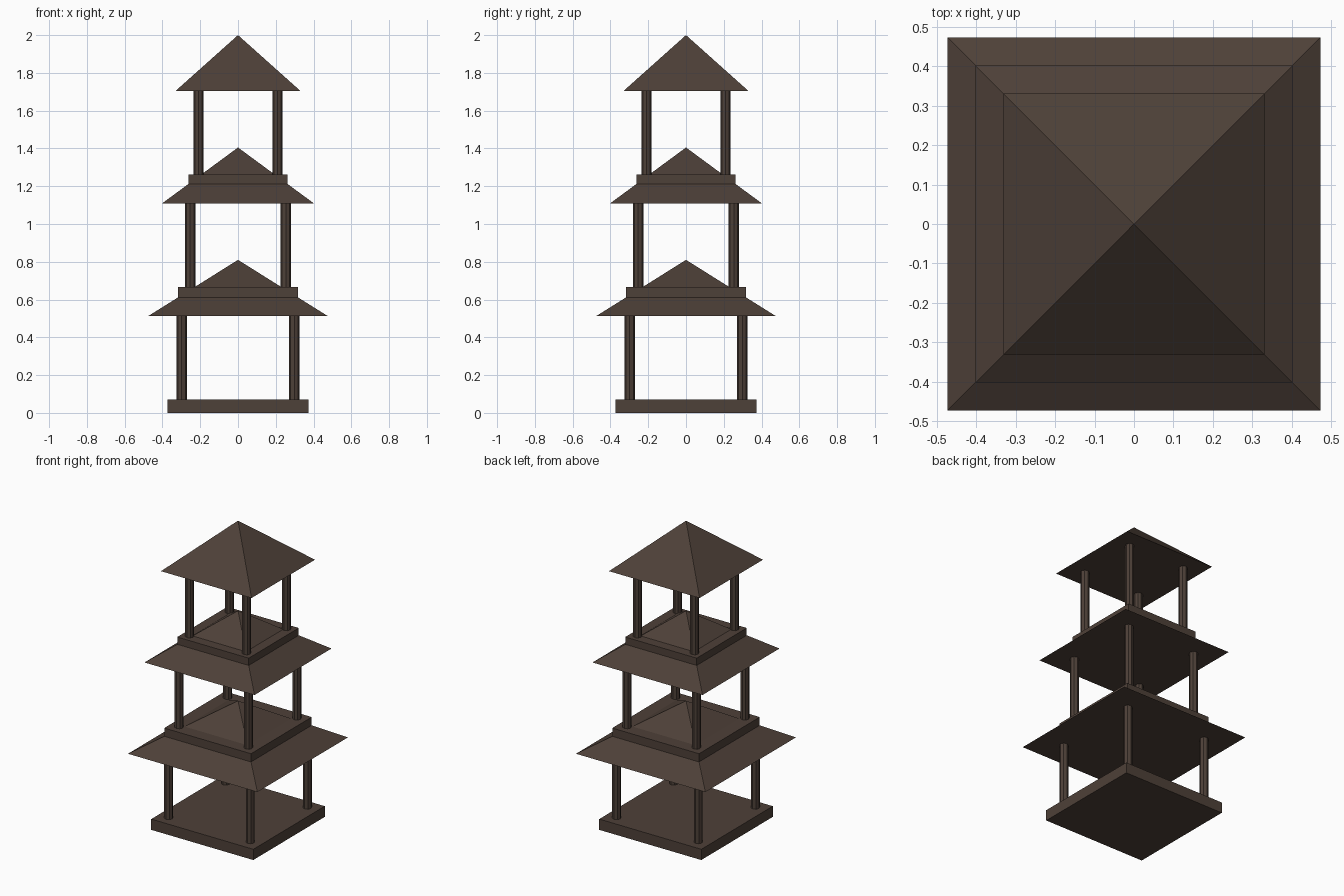
import bpy
import math

if "Cube" in bpy.data.objects:
    bpy.data.objects.remove(bpy.data.objects["Cube"])

wood = bpy.data.materials.new("dark brown wood")
wood.diffuse_color = (0.076, 0.052, 0.040, 1.0)
wood.use_nodes = True
wood.node_tree.nodes["Principled BSDF"].inputs["Base Color"].default_value = wood.diffuse_color


def finish(name):
    obj = bpy.context.object
    obj.name = name
    obj.data.materials.append(wood)
    return obj


def platform(name, half, z0, z1):
    bpy.ops.mesh.primitive_cube_add(size=1, location=(0, 0, (z0 + z1) / 2))
    obj = finish(name)
    obj.scale = (2 * half, 2 * half, z1 - z0)


def post(name, x, y, z0, z1):
    bpy.ops.mesh.primitive_cylinder_add(vertices=8, radius=0.027, depth=z1 - z0,
                                        location=(x, y, (z0 + z1) / 2))
    finish(name)


def pyramid_roof(name, half, z0, z1):
    bpy.ops.mesh.primitive_cone_add(vertices=4, radius1=half * math.sqrt(2), radius2=0,
                                    depth=z1 - z0, location=(0, 0, (z0 + z1) / 2),
                                    rotation=(0, 0, math.pi / 4))
    finish(name)


# Three storeys, each a smaller copy: platform, four corner posts, pyramid roof
STOREY = 0.595
for i, s in enumerate((1.0, 0.85, 0.7)):
    z = i * STOREY
    level = ("lower", "middle", "upper")[i]
    platform(f"{level}_platform", 0.373 * s, z, z + 0.071)
    for sx, side in ((-1, "left"), (1, "right")):
        for sy, end in ((-1, "front"), (1, "back")):
            post(f"{level}_{end}_{side}_post", sx * 0.298 * s, sy * 0.298 * s,
                 z + 0.071, z + 0.515)
    pyramid_roof(f"{level}_roof", 0.473 * s, z + 0.514, z + 0.81)
